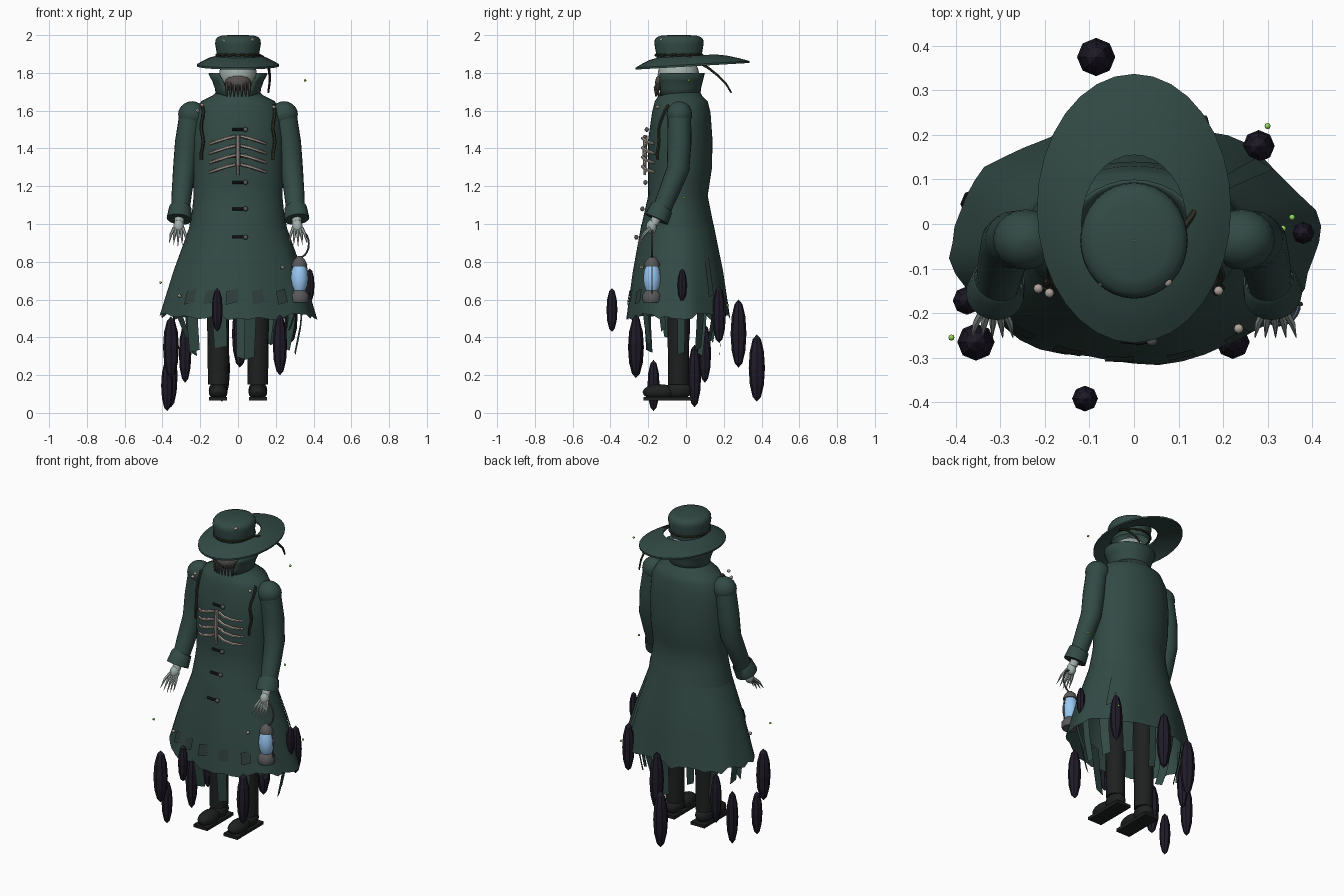
import bpy, bmesh, math, random
from mathutils import Vector

if "Cube" in bpy.data.objects:
    bpy.data.objects.remove(bpy.data.objects["Cube"])
random.seed(4)
TAU = 2 * math.pi


def mat(name, *rgb):
    m = bpy.data.materials.new(name)
    m.diffuse_color = (*rgb, 1)
    m.use_nodes = True
    m.node_tree.nodes["Principled BSDF"].inputs["Base Color"].default_value = m.diffuse_color
    return m


GREEN = mat("coat_green", .032, .068, .059)
DARKGREEN = mat("patch_green", .028, .048, .042)
CORD = mat("cord", .025, .03, .018)
BONE = mat("bone", .42, .36, .32)
SKIN = mat("pale_skin", .36, .43, .4)
MASK = mat("mask", .09, .08, .075)
BLACK = mat("boot_black", .013, .015, .014)
SHADE = mat("wisp", .014, .011, .022)
METAL = mat("metal", .1, .1, .105)
GLASS = mat("lamp_glass", .32, .58, .9)
GLOW = mat("glow", .3, .7, .12)


def mesh(name, verts, faces, m, smooth=True):
    me = bpy.data.meshes.new(name)
    me.from_pydata([tuple(v) for v in verts], [], faces)
    bm = bmesh.new()
    bm.from_mesh(me)
    bmesh.ops.recalc_face_normals(bm, faces=bm.faces)
    bm.to_mesh(me)
    bm.free()
    if smooth:
        me.shade_smooth()
        me.set_sharp_from_angle(angle=math.radians(40))
    me.materials.append(m)
    ob = bpy.data.objects.new(name, me)
    bpy.context.collection.objects.link(ob)
    return ob


def loft(name, rings, m, closed=True, caps=True, smooth=True):
    n = len(rings[0])
    faces = [(i * n + j, i * n + (j + 1) % n, (i + 1) * n + (j + 1) % n, (i + 1) * n + j)
             for i in range(len(rings) - 1) for j in range(n if closed else n - 1)]
    if caps and closed:
        faces += [tuple(range(n)), tuple(range((len(rings) - 1) * n, len(rings) * n))]
    return mesh(name, [v for r in rings for v in r], faces, m, smooth)


def lathe(name, c, prof, m, n=24, sy=1, caps=True, smooth=True):
    return loft(name, [[(c[0] + r * math.cos(TAU * j / n), c[1] + sy * r * math.sin(TAU * j / n), c[2] + z)
                        for j in range(n)] for r, z in prof], m, caps=caps, smooth=smooth)


def ball(name, c, r, m, n=16, rows=8, smooth=True):
    prof = [(r[0] * max(math.sin(math.pi * i / rows), .01), -r[2] * math.cos(math.pi * i / rows))
            for i in range(rows + 1)]
    return lathe(name, c, prof, m, n, r[1] / r[0], True, smooth)


def tube(name, pts, radii, m, n=8, caps=True):
    pts = [Vector(p) for p in pts]
    if not isinstance(radii, (list, tuple)):
        radii = [radii] * len(pts)
    rings = []
    for i, p in enumerate(pts):
        t = (pts[min(i + 1, len(pts) - 1)] - pts[max(i - 1, 0)]).normalized()
        u = t.cross(Vector((0, 1, 0) if abs(t.y) < .9 else (1, 0, 0))).normalized()
        v = t.cross(u)
        rings.append([p + radii[i] * (u * math.cos(TAU * j / n) + v * math.sin(TAU * j / n)) for j in range(n)])
    return loft(name, rings, m, caps=caps)


# Coat profile: z, half width, front y, back y
PROFILE = [(1.71, .10, -.135, .07), (1.68, .135, -.145, .085), (1.65, .195, -.165, .115), (1.59, .23, -.18, .13),
           (1.45, .245, -.2, .14), (1.3, .242, -.2, .138), (1.15, .235, -.2, .115), (1.0, .25, -.235, .145),
           (.75, .34, -.28, .195), (.5, .413, -.312, .23), (.2, .46, -.34, .26)]


def surf(a, z, k=1.0):
    for p, q in zip(PROFILE, PROFILE[1:]):
        if z >= q[0]:
            break
    t = (p[0] - z) / (p[0] - q[0])
    w, f, b = [p[i] + (q[i] - p[i]) * t for i in (1, 2, 3)]
    return Vector((k * w * math.sin(a), (f + b) / 2 - k * (b - f) / 2 * math.cos(a), z))


def at_x(x, z, k=1.0):
    return surf(math.asin(max(-1, min(1, x / surf(math.pi / 2, z).x))), z, k)


# Coat body and ragged skirt
N = 48
loft("coat_body", [[surf(TAU * j / N, z) for j in range(N)]
     for z in (1.71, 1.68, 1.65, 1.62, 1.59, 1.52, 1.45, 1.37, 1.3, 1.22, 1.15, 1.07, .97)], GREEN, caps=False)
hem = [.51 + random.uniform(-.02, .02) for _ in range(N)]
rows = []
for i in range(7):
    f = i / 6
    rows.append([surf(TAU * j / N, 1.0 + (hem[j] - 1.0) * f, 1.005 + .022 * f * math.sin(8 * TAU * j / N))
                 for j in range(N)])
loft("coat_skirt", rows, GREEN, caps=False)


# Cloth strips following the coat: patches, tatters and back flaps
def cloth(name, a, z0, z1, w, k0, k1, m):
    da = w / .37
    loft(name, [[surf(a + s * da, z0 + (z1 - z0) * t + s * .008, k0 + (k1 - k0) * t) for s in (-1, 0, 1)]
                for t in (0, .5, 1)], m, closed=False)


for x in (-.24, -.14, -.03, .1, .22):
    cloth("front_patch", math.asin(x / .37), .65, .58, .03, 1.025, 1.035, DARKGREEN)
for i in range(13):
    a = TAU * (i + .4) / 13
    cloth("hem_tatter", a, .6, random.uniform(.28, .44), random.uniform(.022, .042), .9, random.uniform(.65, .78),
          GREEN)
cloth("side_flap", 2.3, .95, .62, .025, 1.01, 1.04, GREEN)

# Open collar
rows = []
for z, w, d, gap in ((1.67, .108, .105, .5), (1.72, .115, .11, .56), (1.76, .13, .12, .64), (1.8, .15, .13, .74)):
    rows.append([(w * math.sin(a), -.038 - d * math.cos(a), z)
                 for a in [gap + (TAU - 2 * gap) * j / 24 for j in range(25)]])
ob = loft("collar", rows, GREEN, closed=False)
sol = ob.modifiers.new("thickness", 'SOLIDIFY')
sol.thickness = .008

# Head and toothed mask
ball("head", (0, -.04, 1.79), (.1, .11, .1), SKIN, 20, 12)
ball("mask", (0, -.085, 1.75), (.075, .08, .06), MASK)
for i in range(7):
    x = -.06 + .02 * i
    y = -.165 + 4 * x * x
    tube("mask_tooth", [(x, y + .015, 1.75), (x, y, 1.72), (x, y + .005, 1.675)], [.007, .007, .003], MASK, 6)

# Hat: crown, open-backed brim, cord
lathe("hat_crown", (0, -.037, 0), [(.108, 1.865), (.112, 1.9), (.121, 1.955), (.119, 1.975), (.108, 1.99),
      (.08, 1.999), (.001, 2.0)], GREEN, 32, 1.08, caps=False)
rows = []
for t, up in ((0, 0), (.35, 0), (.7, 0), (1, 0), (1, -.01), (.7, -.013), (.35, -.013), (0, -.012), (0, 0)):
    ring = []
    for j in range(32):
        c, s = math.cos(TAU * j / 32), math.sin(TAU * j / 32)
        y = .035 * t + (.155 + .147 * t) * s
        ring.append(((.118 + .1 * t) * c, y, 1.889 - .046 * t ** 1.4 + up + .058 * y))
    rows.append(ring)
loft("hat_brim", rows, GREEN, caps=False)
tube("hat_cord", [(.114 * math.cos(TAU * j / 32), -.037 + .123 * math.sin(TAU * j / 32), 1.893 + .003 * (j % 2))
     for j in range(33)], .007, CORD, 6)
tube("cord_tail", [(.11, -.01, 1.893), (.13, .02, 1.885), (.15, .07, 1.855), (.163, .12, 1.825), (.168, .17, 1.785),
     (.167, .21, 1.745), (.16, .24, 1.695)], [.008, .008, .008, .007, .007, .006, .005], CORD, 6)

for s in (-1, 1):
    # Sleeves and cuffs
    ball("shoulder", (s * .243, -.035, 1.58), (.074, .068, .07), GREEN, 20, 10)
    tube("sleeve", [(s * .25, -.035, 1.57), (s * .27, -.035, 1.43), (s * .284, -.042, 1.29), (s * .297, -.09, 1.17),
         (s * .307, -.14, 1.05)], [.062, .064, .06, .054, .048], GREEN, 20)
    tube("cuff", [(s * .304, -.125, 1.09), (s * .305, -.128, 1.085), (s * .312, -.156, 1.025), (s * .312, -.154, 1.03),
         (s * .308, -.14, 1.06)], [.055, .06, .066, .06, .05], GREEN, 20, False)
    # Clawed hands
    tube("wrist", [(s * .308, -.14, 1.06), (s * .312, -.172, 1.0)], .025, SKIN, 10)
    ball("hand", (s * .314, -.183, .985), (.028, .028, .038), SKIN, 12, 8)
    for i in range(5):
        d = (i - 2) * .011
        tube("claw", [(s * .315 + d, -.19, .98), (s * .317 + d * 1.7, -.222, .94 + abs(d) * .3),
             (s * .318 + d * 2.1, -.255, .88 + abs(d) * .9)], [.009, .008, .001], SKIN, 6)
    # Legs and boots
    tube("leg", [(s * .105, -.04, .85), (s * .105, -.04, .45), (s * .105, -.04, .15)], [.058, .058, .054], BLACK, 16)
    loft("boot_sole", [[(s * .105 + x, y, z) for x, y in ((-.048, .035), (.048, .035), (.048, -.225), (-.048, -.225))]
                       for z in (.066, .085)], BLACK, smooth=False)
    ball("boot_toe", (s * .105, -.14, .11), (.05, .09, .042), BLACK)
    ball("boot_heel", (s * .105, -.04, .12), (.05, .07, .05), BLACK)
    # Ribs over the chest
    for z in (1.465, 1.415, 1.365, 1.315):
        pts = [at_x(s * x, z - dz) + Vector((0, -o, 0)) for x, dz, o in
               ((.015, 0, .015), (.06, .011, .035), (.11, .027, .03), (.15, .041, .004))]
        tube("rib", pts, [.008, .009, .009, .007], BONE, 6)
    # Hanging chest cords
    tube("chest_cord", [at_x(s * .19 + .006 * math.sin(i * 1.3), 1.63 - .032 * i, 1.0) + Vector((0, -.012, 0))
         for i in range(10)], .009, CORD, 6)
tube("sternum", [at_x(0, z) + Vector((0, -.018, 0)) for z in (1.47, 1.37, 1.26)], [.011, .012, .007], BONE, 8)

# Coat toggles
for z in (1.5, 1.36, 1.22, 1.08, .93):
    y = surf(0, z).y - .012
    tube("toggle", [(-.03, y, z), (.01, y - .004, z), (.04, y, z)], .008, BLACK, 8)
    ball("toggle_knob", (.04, y - .003, z), (.013, .012, .013), METAL, 10, 6)

# Lantern with handle
LC = (.325, -.18, 0)
lathe("lantern_base", LC, [(.046, .585), (.05, .595), (.05, .625), (.035, .645), (.03, .65)], METAL)
lathe("lantern_glass", LC, [(.03, .645), (.042, .675), (.046, .71), (.042, .75), (.032, .78)], GLASS)
lathe("lantern_cap", LC, [(.04, .775), (.042, .785), (.03, .81), (.015, .825), (.008, .83)], METAL)
tube("lantern_handle", [(.325 + .05 * math.sin(math.pi * i / 10), -.18, .895 - .072 * math.cos(math.pi * i / 10))
     for i in range(11)], .005, METAL, 6)
for x in (-.045, .045):
    tube("lantern_wire", [(.325 + x, -.18, .6), (.325 + x * 1.06, -.18, .7), (.325 + x * .8, -.18, .79)], .003,
         METAL, 6)

# Drifting shadow wisps: x, y, bottom, top, radius
for x, y, z0, z1, r in ((-.085, .375, .06, .415, .043), (.28, .175, .37, .67, .036), (.38, -.02, .585, .765, .025),
                        (-.355, -.265, .185, .51, .042), (-.11, -.392, .43, .66, .029), (.01, .278, .24, .6, .042),
                        (-.375, -.172, .01, .28, .032), (-.355, .045, .03, .36, .035), (-.28, .1, .16, .47, .033),
                        (.222, -.265, .2, .52, .038)):
    ball("wisp", (x, y, (z0 + z1) / 2), (r, r, (z1 - z0) / 2), SHADE, 8, 6, False)

# Glowing specks and clinging pebbles
for p in ((.355, .015, 1.76), (-.41, -.255, .69), (.3, .22, .57), (.335, -.01, 1.14)):
    ball("glow_speck", p, (.007,) * 3, GLOW, 8, 6)
for p in ((-.215, -.145, 1.6), (-.19, -.155, 1.63), (.075, -.13, 1.975), (.235, -.235, .77), (-.31, -.2, .62),
          (-.07, -.13, 1.97), (.19, -.15, 1.62)):
    ball("pebble", p, (.011, .011, .009), BONE, 8, 6)
